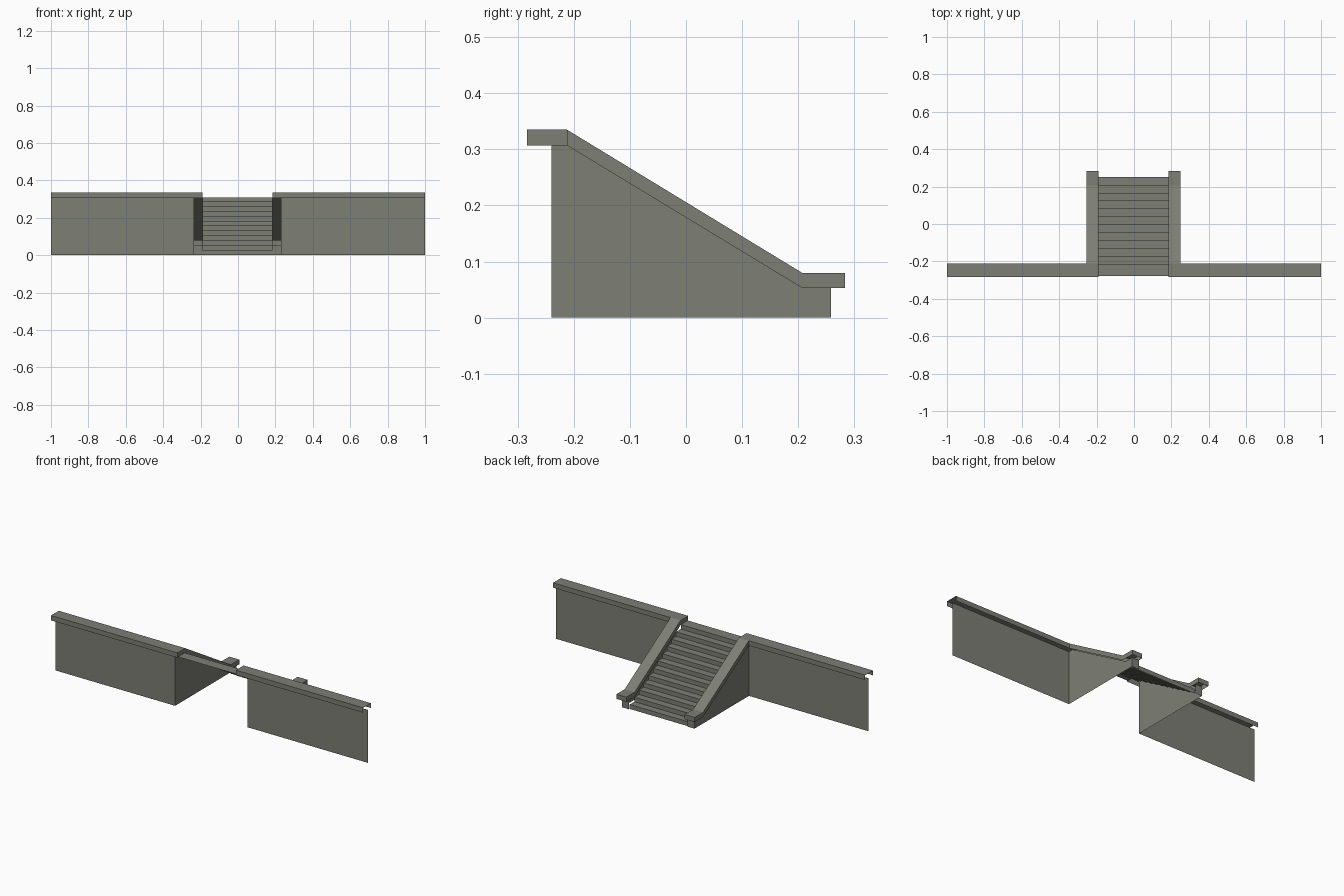
import bpy

if "Cube" in bpy.data.objects:
    bpy.data.objects.remove(bpy.data.objects["Cube"])

stone = bpy.data.materials.new("grey_stone")
stone.diffuse_color = (0.205, 0.209, 0.178, 1)
stone.use_nodes = True
stone.node_tree.nodes["Principled BSDF"].inputs["Base Color"].default_value = stone.diffuse_color

CX = -0.003                      # stair centre line
IN, OUT, SIDE = 0.187, 0.251, 0.232   # rail inner/outer faces, stringer offset
F, B, WALL = -0.283, -0.212, -0.24    # top rail front/back, wall plane
TOP, LIP = 0.335, 0.307


def sheet(name, polys, flip=False):
    """Open surface made of flat polygons, sharing matching corners."""
    verts, faces = [], []
    for poly in polys:
        face = []
        for p in poly:
            p = tuple(round(c, 5) for c in p)
            if p not in verts:
                verts.append(p)
            face.append(verts.index(p))
        faces.append(face[::-1] if flip else face)
    me = bpy.data.meshes.new(name)
    me.from_pydata(verts, [], faces)
    me.materials.append(stone)
    ob = bpy.data.objects.new(name, me)
    bpy.context.collection.objects.link(ob)
    return ob


# side profile of the handrail: (y, top z, bottom z)
rail = [(F, TOP, LIP), (B, TOP, LIP), (0.207, 0.08, 0.053), (0.283, 0.08, 0.053)]

for s, label in ((1, "right"), (-1, "left")):
    flip = s < 0
    xi, xo, xs, xe = CX + s * IN, CX + s * OUT, CX + s * SIDE, s * 1.0

    # capping rail: hollow channel, open underneath
    polys = []
    for i, ((y0, t0, b0), (y1, t1, b1)) in enumerate(zip(rail, rail[1:])):
        polys.append([(xi, y0, t0), (xo, y0, t0), (xo, y1, t1), (xi, y1, t1)])
        polys.append([(xi, y0, b0), (xi, y0, t0), (xi, y1, t1), (xi, y1, b1)])
        if i:
            polys.append([(xo, y0, t0), (xo, y0, b0), (xo, y1, b1), (xo, y1, t1)])
    y, t, b = rail[-1]
    polys.append([(xi, y, b), (xi, y, t), (xo, y, t), (xo, y, b)])
    # straight run along the wall
    polys.append([(xo, F, TOP), (xe, F, TOP), (xe, B, TOP), (xo, B, TOP)])
    polys.append([(xi, F, LIP), (xe, F, LIP), (xe, F, TOP), (xo, F, TOP), (xi, F, TOP)])
    polys.append([(xe, B, LIP), (xo, B, LIP), (xo, B, TOP), (xe, B, TOP)])
    sheet(label + "_capping_rail", polys, flip)

    # retaining wall
    sheet(label + "_wall", [[(xs, WALL, 0), (xe, WALL, 0), (xe, WALL, LIP), (xs, WALL, LIP)]], flip)

    # stair side wall with its end post face
    sheet(label + "_stair_side", [
        [(xs, WALL, 0), (xs, 0.258, 0), (xs, 0.258, 0.053), (xs, 0.207, 0.053),
         (xs, B, LIP), (xs, WALL, LIP)],
        [(xs, 0.258, 0), (xi, 0.258, 0), (xi, 0.258, 0.053), (xs, 0.258, 0.053)]], flip)

# flight of steps: risers and treads
STEPS, RISE, RUN, Y0 = 12, 0.31 / 12, 0.0425, 0.252
xa, xb = CX - IN, CX + IN
polys = []
for i in range(STEPS):
    y, z0, z1 = Y0 - RUN * i, RISE * i, RISE * (i + 1)
    y2 = y - RUN if i < STEPS - 1 else -0.278
    polys.append([(xb, y, z0), (xa, y, z0), (xa, y, z1), (xb, y, z1)])
    polys.append([(xb, y, z1), (xa, y, z1), (xa, y2, z1), (xb, y2, z1)])
sheet("steps", polys)
